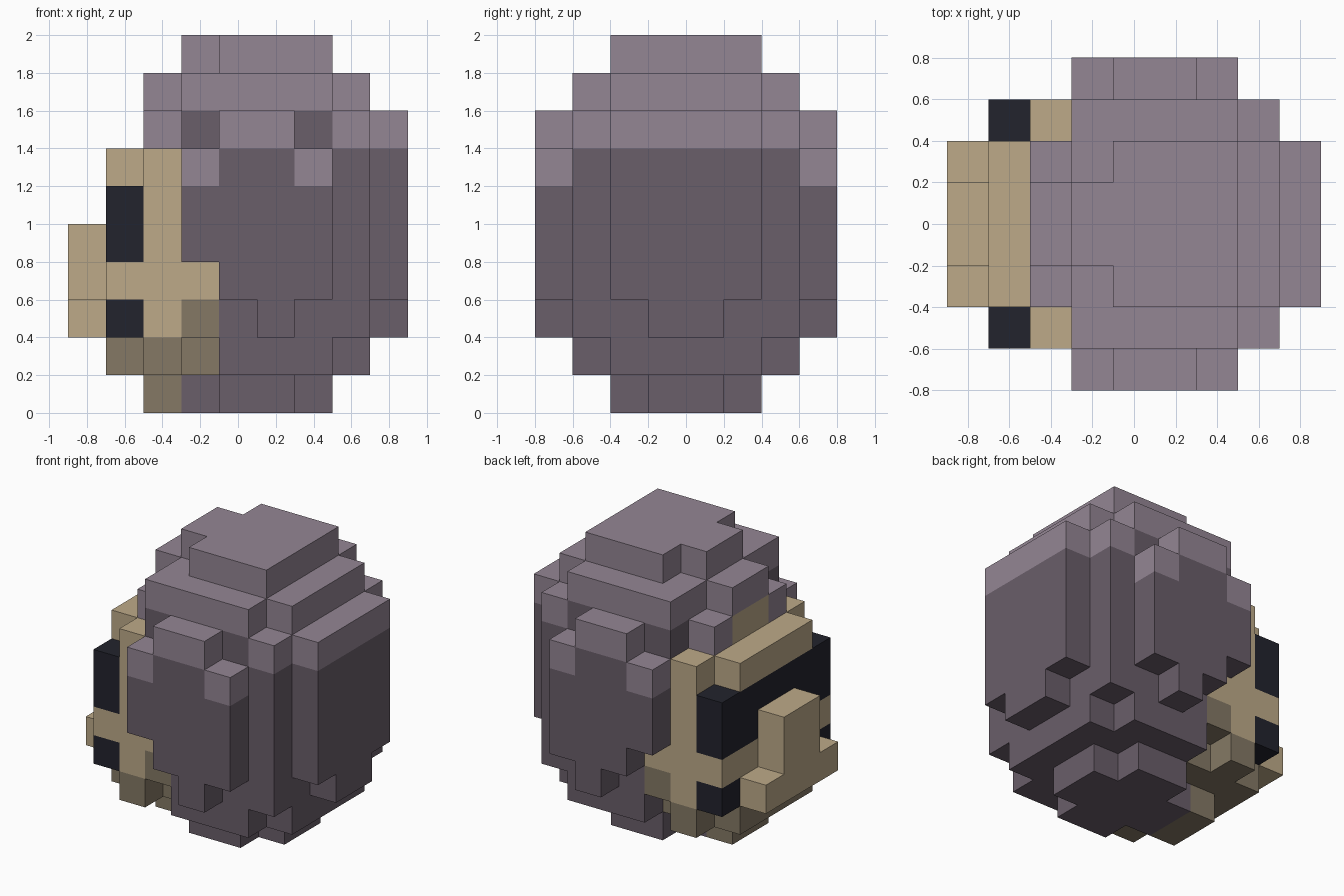
import bpy
import bmesh
from mathutils import Vector

CELL = 0.2

default = bpy.data.objects.get("Cube")
if default:
    bpy.data.objects.remove(default, do_unlink=True)


def make_material(name, rgb):
    """Flat material from 8-bit display values, stored as linear."""
    linear = [((c / 255 + 0.055) / 1.055) ** 2.4 for c in rgb]
    mat = bpy.data.materials.new(name)
    mat.use_nodes = True
    colour = (*linear, 1.0)
    mat.diffuse_color = colour
    bsdf = next(n for n in mat.node_tree.nodes if n.type == "BSDF_PRINCIPLED")
    bsdf.inputs["Base Color"].default_value = colour
    return mat


light_hair = make_material("light mauve", (148, 134, 148))
dark_hair = make_material("dark mauve", (106, 94, 106))
skin = make_material("sand", (189, 170, 137))
stubble = make_material("brown stubble", (133, 121, 101))
black = make_material("blue black", (34, 35, 45))

# Every block: first x, last x, half width in y, bottom, top, counted in cells
PARTS = {
    "hair": [
        (4, 6, 2, 0, 10), (3, 7, 1, 0, 10), (4, 7, 2, 1, 10),   # crown and base
        (4, 7, 3, 1, 9), (3, 7, 3, 2, 9),                       # main mass
        (7, 8, 2, 1, 9), (7, 8, 3, 2, 8),                       # rear mass
        (4, 6, 4, 3, 8), (5, 6, 4, 2, 8),                       # side locks
        (3, 4, 4, 4, 7), (6, 7, 4, 3, 7),
        (8, 9, 2, 3, 8), (8, 9, 1, 2, 8),                       # rear locks
        (2, 3, 2, 7, 8), (2, 3, 1, 8, 9),                       # fringe
    ],
    "face": [
        (2, 3, 3, 2, 7), (2, 3, 1, 7, 8), (3, 4, 3, 3, 4),      # head and ears
        (1, 2, 2, 6, 7), (1, 2, 3, 3, 4),                       # brow, cheeks
        (0, 1, 1, 3, 5), (0, 1, 2, 2, 3),                       # nose, lip
    ],
    "eyes_and_mouth": [(1, 2, 3, 4, 6), (1, 2, 3, 2, 3)],
    "beard": [
        (1, 2, 2, 1, 2), (2, 3, 3, 1, 2), (3, 4, 2, 1, 2),
        (3, 4, 3, 2, 3), (2, 3, 1, 0, 1),
    ],
}
MATERIALS = {
    "hair": [dark_hair, light_hair],
    "face": [skin],
    "eyes_and_mouth": [black],
    "beard": [stubble],
}

# Fill the grid; later parts replace earlier ones
grid = {}
for part, blocks in PARTS.items():
    for x0, x1, half, z0, z1 in blocks:
        for x in range(x0, x1):
            for y in range(-half, half):
                for z in range(z0, z1):
                    grid[x, y, z] = part

# Highest block of each column, where the hair is light
column_top = {}
for x, y, z in grid:
    column_top[x, y] = max(z, column_top.get((x, y), 0))


def add_side(bm, cell, axis, sign):
    """One square of a block, wound to face outwards."""
    normal = Vector((0, 0, 0))
    normal[axis] = sign
    u = Vector((0, 0, 0))
    u[(axis + 1) % 3] = 1
    v = normal.cross(u)
    centre = Vector(cell) + Vector((-4, 0.5, 0.5)) + normal / 2
    corners = [centre + (a + b) / 2 for a, b in ((-u, -v), (u, -v), (u, v), (-u, v))]
    return bm.faces.new([bm.verts.new(c * CELL) for c in corners])


def build(part):
    """Skin the outer surface of one part and merge flat areas."""
    bm = bmesh.new()
    for cell, owner in grid.items():
        if owner != part:
            continue
        for axis in range(3):
            for sign in (-1, 1):
                neighbour = list(cell)
                neighbour[axis] += sign
                if tuple(neighbour) in grid:
                    continue
                face = add_side(bm, cell, axis, sign)
                if part == "hair":
                    face.material_index = int(cell[2] == column_top[cell[:2]])
    bmesh.ops.remove_doubles(bm, verts=bm.verts, dist=0.001)
    bmesh.ops.dissolve_limit(bm, angle_limit=0.01, verts=bm.verts,
                             edges=bm.edges, delimit={"MATERIAL"})
    mesh = bpy.data.meshes.new(part)
    bm.to_mesh(mesh)
    bm.free()
    for mat in MATERIALS[part]:
        mesh.materials.append(mat)
    bpy.context.collection.objects.link(bpy.data.objects.new(part, mesh))


for part in PARTS:
    build(part)
